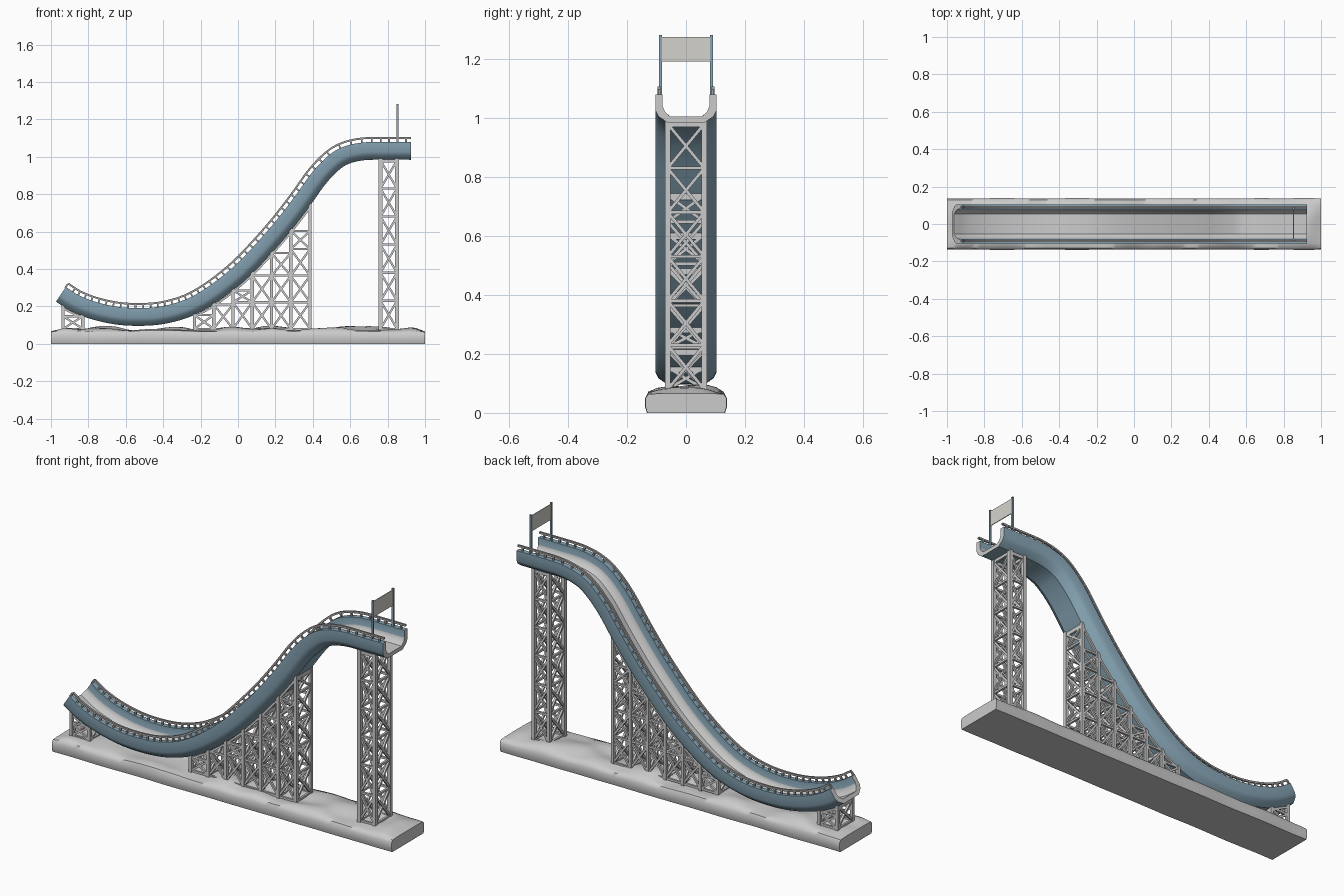
import bpy, bmesh, math
from mathutils import Vector, Matrix, noise

if "Cube" in bpy.data.objects:
    bpy.data.objects.remove(bpy.data.objects["Cube"])


def material(name, rgb):
    m = bpy.data.materials.new(name)
    m.diffuse_color = (*rgb, 1)
    m.use_nodes = True
    m.node_tree.nodes["Principled BSDF"].inputs["Base Color"].default_value = m.diffuse_color
    return m


BLUE = material("blue_paint", (0.25, 0.39, 0.48))
GREY = material("grey_paint", (0.62, 0.62, 0.60))
STEEL = material("steel", (0.36, 0.36, 0.36))
CLOTH = material("banner_cloth", (0.66, 0.65, 0.60))


def finish(name, bm, mats=(), angle=None):
    bmesh.ops.recalc_face_normals(bm, faces=bm.faces[:])
    me = bpy.data.meshes.new(name)
    bm.to_mesh(me)
    bm.free()
    for m in mats:
        me.materials.append(m)
    ob = bpy.data.objects.new(name, me)
    bpy.context.collection.objects.link(ob)
    if angle:
        bpy.ops.object.select_all(action='DESELECT')
        bpy.context.view_layer.objects.active = ob
        ob.select_set(True)
        bpy.ops.object.shade_smooth_by_angle(angle=math.radians(angle))
    return ob


def loft(name, rings, mats=(), slots=None, angle=35):
    """Skin closed rings; slots gives a material index per ring segment."""
    bm = bmesh.new()
    vr = [[bm.verts.new(p) for p in r] for r in rings]
    n = len(vr[0])
    for a, b in zip(vr, vr[1:]):
        for i in range(n):
            j = (i + 1) % n
            f = bm.faces.new((a[i], a[j], b[j], b[i]))
            f.material_index = slots[i] if slots else 0
    for cap in (vr[0], vr[-1]):
        f = bm.faces.new(cap)
        f.material_index = len(mats) - 1 if mats else 0
    return finish(name, bm, mats, angle)


def beam(bm, a, b, w, d=None):
    """Square bar from a to b."""
    a, b = Vector(a), Vector(b)
    v = b - a
    if v.length < 0.004:
        return
    rot = v.to_track_quat('Z', 'Y').to_matrix().to_4x4()
    m = Matrix.Translation((a + b) / 2) @ rot @ Matrix.Diagonal((w, d or w, v.length, 1))
    bmesh.ops.create_cube(bm, size=1, matrix=m)


# Side path of the ramp underside (x, z)
ctrl = [(-.973, .225), (-.898, .177), (-.791, .134), (-.658, .104), (-.524, .096),
        (-.39, .107), (-.257, .144), (-.15, .198), (-.043, .273), (.064, .364),
        (.171, .476), (.278, .599), (.385, .738), (.465, .85), (.535, .925),
        (.594, .963), (.68, .982), (.80, .984), (.925, .984)]
P = [Vector(c) for c in ctrl]
P = [2 * P[0] - P[1]] + P + [2 * P[-1] - P[-2]]
path = []
for k in range(1, len(P) - 2):
    p0, p1, p2, p3 = P[k - 1:k + 3]
    for s in range(5):
        t = s / 5
        path.append(0.5 * (2 * p1 + (p2 - p0) * t + (2 * p0 - 5 * p1 + 4 * p2 - p3) * t * t
                           + (3 * p1 - p0 - 3 * p2 + p3) * t ** 3))
path.append(P[-2])
normals = []
for i in range(len(path)):
    t = (path[min(i + 1, len(path) - 1)] - path[max(i - 1, 0)]).normalized()
    normals.append(Vector((-t.y, t.x)))


def at(i, y, h):
    q = path[i] + normals[i] * h
    return (q.x, y, q.y)


def under(x):
    for a, b in zip(path, path[1:]):
        if a.x <= x <= b.x:
            return a.y + (b.y - a.y) * (x - a.x) / (b.x - a.x)
    return path[-1].y


# Ramp trough: U section swept along the path
half = [(.063, 0), (.094, .022), (.104, .042), (.104, .095),
        (.079, .095), (.079, .056), (.072, .038), (.054, .021)]
section = half + [(-y, h) for y, h in reversed(half)]
slots = [0, 0, 0, 0, 0, 1, 1, 1, 1, 1, 0, 0, 0, 0, 0, 0]
loft("ramp_trough", [[at(i, y, h) for y, h in section] for i in range(len(path))],
     [BLUE, GREY], slots, 30)

# Guard rails: top bar swept, posts at even spacing along the path
for side, label in ((-1, "front"), (1, "back")):
    y = side * .091
    bar = [(y - .005, .112), (y + .005, .112), (y + .005, .122), (y - .005, .122)]
    loft(label + "_rail_bar", [[at(i, a, h) for a, h in bar] for i in range(len(path))], [STEEL])
    bm = bmesh.new()
    run, step = 0.0, 0.045
    beam(bm, at(0, y, .09), at(0, y, .114), .009)
    for i in range(1, len(path)):
        run += (path[i] - path[i - 1]).length
        if run >= step:
            back = (run - step) / (path[i] - path[i - 1]).length
            run -= step
            a = Vector(at(i, y, .09)).lerp(Vector(at(i - 1, y, .09)), back)
            b = Vector(at(i, y, .116)).lerp(Vector(at(i - 1, y, .116)), back)
            beam(bm, a, b, .009)
    finish(label + "_rail_posts", bm, [STEEL])

# Start gate with blank banner
bm = bmesh.new()
for y in (-.086, .086):
    beam(bm, (.853, y, 1.03), (.853, y, 1.282), .010)
finish("gate_posts", bm, [BLUE])
bm = bmesh.new()
beam(bm, (.853, 0, 1.192), (.853, 0, 1.275), .004, .168)
finish("gate_banner", bm, [CLOTH])


# Lattice supports: columns at xs, both sides, X braces on all faces
def lattice(name, xs, panel, w=.02, thin=.011, Y=.062, z0=.08):
    bm = bmesh.new()

    def levels(top):
        n = max(0, int((top - z0) / panel + 0.05))
        zs = [z0 + panel * k for k in range(n + 1)]
        if top - zs[-1] > .03:
            zs.append(top)
        return zs

    def cross(p, q, top_p, top_q):
        lo = levels(min(top_p, top_q))
        for k, z in enumerate(lo):
            beam(bm, (*p, z), (*q, z), thin)
            if k:
                beam(bm, (*p, lo[k - 1]), (*q, z), thin)
                beam(bm, (*p, z), (*q, lo[k - 1]), thin)
        beam(bm, (*p, top_p - .01), (*q, top_q - .01), thin)

    for i, x in enumerate(xs):
        top = under(x)
        for y in (-Y, Y):
            beam(bm, (x, y, .04), (x, y, top + .012), w)
            if i:
                cross((xs[i - 1], y), (x, y), under(xs[i - 1]), top)
        cross((x, -Y), (x, Y), top, top)
    finish(name, bm)


lattice("start_tower", [.762, .85], .15)
lattice("slope_supports", [.385 - .103 * k for k in range(6, -1, -1)], .142, w=.017)
lattice("end_supports", [-.935, -.83], .142, w=.017)

# Snowy ground slab with gentle bumps
rings = []
N = 80
for i in range(N + 1):
    x = -1 + 2 * i / N
    end = min(1, (1 - abs(x)) / .06)
    wob = .003 * noise.noise(Vector((x * 5, 3, 0)))
    E = .137 + wob
    ring = [(x, -E + .006, 0), (x, -E, .02), (x, -E, .05)]
    for j in range(11):
        y = -.128 + .0256 * j
        edge = 1 - abs(y / .14) ** 4
        bump = noise.noise(Vector((x * 6, y * 9, 1.7)))
        ring.append((x, y, .062 + edge * (.004 + end * (.016 + .024 * bump))))
    ring += [(x, E, .05), (x, E, .02), (x, E - .006, 0)]
    rings.append(ring)
loft("ground_slab", rings, angle=50)
